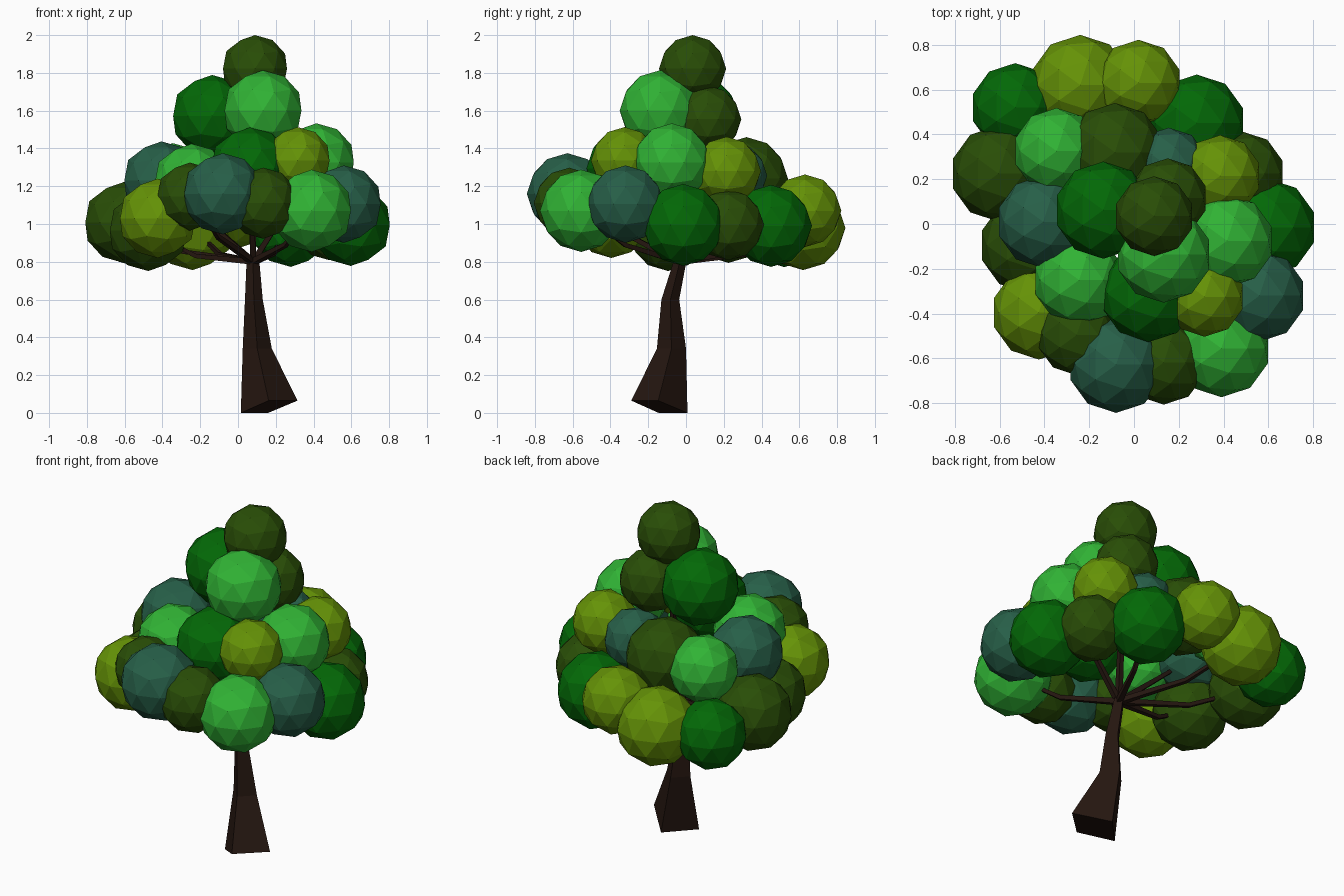
import bpy, bmesh, math
from mathutils import Vector

if "Cube" in bpy.data.objects:
    bpy.data.objects.remove(bpy.data.objects["Cube"])


def material(name, rgb):
    m = bpy.data.materials.new(name)
    m.diffuse_color = (*rgb, 1)
    m.use_nodes = True
    m.node_tree.nodes["Principled BSDF"].inputs["Base Color"].default_value = m.diffuse_color
    return m


BARK = material("bark", (0.018, 0.008, 0.005))
LEAF = {
    "olive": material("leaf_olive", (0.022, 0.075, 0.002)),
    "lime": material("leaf_lime", (0.13, 0.29, 0.002)),
    "dark": material("leaf_dark", (0.001, 0.14, 0.002)),
    "bright": material("leaf_bright", (0.03, 0.45, 0.035)),
    "teal": material("leaf_teal", (0.02, 0.115, 0.065)),
}


def loft(name, rings):
    """Skin a list of equal-sized vertex rings and cap both ends."""
    bm = bmesh.new()
    rows = [[bm.verts.new(p) for p in ring] for ring in rings]
    n = len(rows[0])
    for a, b in zip(rows, rows[1:]):
        for i in range(n):
            j = (i + 1) % n
            bm.faces.new((a[i], a[j], b[j], b[i]))
    bm.faces.new(rows[0][::-1])
    bm.faces.new(rows[-1])
    bmesh.ops.recalc_face_normals(bm, faces=bm.faces)
    mesh = bpy.data.meshes.new(name)
    bm.to_mesh(mesh)
    bm.free()
    mesh.materials.append(BARK)
    ob = bpy.data.objects.new(name, mesh)
    bpy.context.collection.objects.link(ob)


def diamond(x, y, z, h):
    return [(x - h, y, z), (x, y - h, z), (x + h, y, z), (x, y + h, z)]


# Trunk: four-sided, bent, with a tilted foot
foot = [(0.015, -0.145, 0), (0.162, -0.29, 0.065), (0.315, -0.147, 0.065), (0.16, 0.008, 0)]
loft("trunk", [foot,
               diamond(0.102, -0.077, 0.34, 0.077),
               diamond(0.084, -0.083, 0.60, 0.047),
               diamond(0.08, -0.04, 0.77, 0.036),
               diamond(0.08, -0.03, 0.83, 0.028)])

# Foliage clumps: colour, x, y, z, radius
clumps = [
    # crown top
    ("olive", 0.09, 0.035, 1.822, 0.178), ("dark", -0.137, 0.062, 1.572, 0.217),
    ("bright", 0.132, -0.137, 1.60, 0.214), ("olive", 0.15, 0.115, 1.555, 0.178),
    # middle tier
    ("olive", -0.085, 0.32, 1.24, 0.22), ("bright", -0.345, 0.325, 1.235, 0.193),
    ("teal", -0.405, 0.01, 1.23, 0.207), ("bright", -0.245, -0.25, 1.22, 0.205),
    ("dark", 0.065, -0.31, 1.295, 0.217), ("lime", 0.315, -0.325, 1.335, 0.178),
    ("bright", 0.415, -0.075, 1.325, 0.208), ("lime", 0.385, 0.215, 1.28, 0.182),
    ("teal", 0.155, 0.255, 1.255, 0.175),
    # lower tier
    ("dark", -0.53, 0.52, 0.97, 0.198), ("lime", -0.24, 0.62, 0.98, 0.224),
    ("lime", 0.02, 0.63, 1.07, 0.192), ("dark", 0.28, 0.45, 0.99, 0.217),
    ("olive", 0.485, 0.225, 0.995, 0.187), ("dark", 0.597, -0.015, 0.995, 0.217),
    ("teal", 0.56, -0.32, 1.105, 0.205), ("bright", 0.39, -0.555, 1.07, 0.218),
    ("olive", 0.133, -0.618, 1.11, 0.188), ("teal", -0.08, -0.628, 1.16, 0.215),
    ("olive", -0.255, -0.495, 1.145, 0.18), ("lime", -0.425, -0.395, 1.03, 0.21),
    ("olive", -0.475, -0.095, 0.965, 0.214), ("olive", -0.605, 0.225, 1.008, 0.214),
]
for i, (colour, x, y, z, r) in enumerate(clumps, 1):
    bpy.ops.mesh.primitive_ico_sphere_add(subdivisions=2, radius=r, location=(x, y, z))
    ob = bpy.context.object
    ob.name = f"foliage_{i:02d}"
    ob.data.materials.append(LEAF[colour])


# Branches: thin tapered limbs from the trunk top into the clumps
def branch(name, path, r0, r1):
    rings = []
    for k, p in enumerate(path):
        d = (path[min(k + 1, len(path) - 1)] - path[max(k - 1, 0)]).normalized()
        u = d.orthogonal().normalized()
        w = d.cross(u)
        r = r0 + (r1 - r0) * k / (len(path) - 1)
        rings.append([p + u * r * math.cos(a) + w * r * math.sin(a)
                      for a in (math.pi * q / 2 for q in range(4))])
    loft(name, rings)


start = Vector((0.08, -0.035, 0.80))
for n, i in enumerate((0, 6, 8, 10, 14, 16, 20, 23, 25, 26), 1):
    end = Vector(clumps[i][1:4])
    mid = start.lerp(end, 0.55)
    if i > 12:
        mid.z -= 0.06      # outer limbs sag
    branch(f"branch_{n:02d}", [start, mid, end], 0.022, 0.010)
